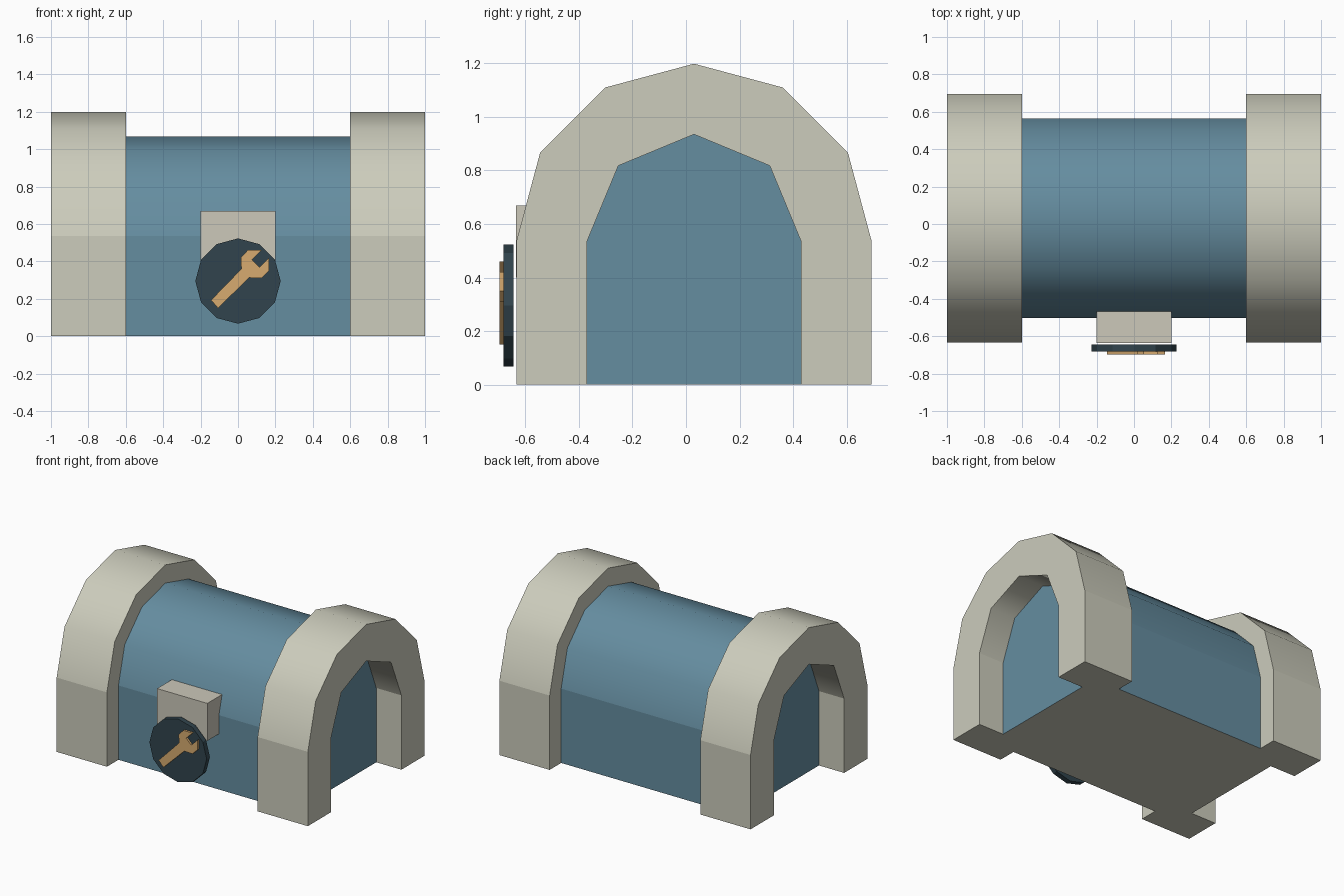
import bpy, bmesh, math

if "Cube" in bpy.data.objects:
    bpy.data.objects.remove(bpy.data.objects["Cube"])

CY, SPRING = 0.03, 0.535   # arch centre line and height where the curve starts


def material(name, rgb):
    m = bpy.data.materials.new(name)
    lin = [(c / 255 / 12.92) if c < 10 else ((c / 255 + 0.055) / 1.055) ** 2.4 for c in rgb]
    m.diffuse_color = (*lin, 1)
    m.use_nodes = True
    m.node_tree.nodes["Principled BSDF"].inputs["Base Color"].default_value = m.diffuse_color
    return m


cream = material("cream", (204, 204, 188))
blue = material("steel blue", (101, 141, 160))
dark = material("dark slate", (49, 68, 77))
gold = material("gold", (215, 171, 112))
warm = material("warm grey", (204, 200, 186))


def arch(radius, segments):
    """Arched doorway outline in (y, z), from the back foot over to the front foot."""
    pts = [(CY + radius, 0)]
    for i in range(segments + 1):
        a = math.pi * i / segments
        pts.append((CY + radius * math.cos(a), SPRING + radius * math.sin(a)))
    return pts + [(CY - radius, 0)]


def extrude(name, outline, axis, lo, hi, mats, caps=True):
    """Prism of a 2D outline along x or y; curved faces above the spring line are smooth."""
    bm = bmesh.new()
    place = (lambda p, t: (t, p[0], p[1])) if axis == "x" else (lambda p, t: (p[0], t, p[1]))
    a = [bm.verts.new(place(p, lo)) for p in outline]
    b = [bm.verts.new(place(p, hi)) for p in outline]
    n = len(outline)
    for i in range(n):
        j = (i + 1) % n
        bm.faces.new((a[i], a[j], b[j], b[i]))
    if caps:
        bm.faces.new(a)
        bm.faces.new(b)
    bmesh.ops.recalc_face_normals(bm, faces=bm.faces)
    for f in bm.faces:
        if len(mats) > 1 and f.normal.z < -0.9:
            f.material_index = 1       # underside colour
        f.smooth = (axis == "x" and abs(f.normal.x) < 0.5
                    and min(v.co.z for v in f.verts) > SPRING - 0.01)
    for e in bm.edges:
        e.smooth = len(e.link_faces) == 2 and all(f.smooth for f in e.link_faces)
    me = bpy.data.meshes.new(name)
    bm.to_mesh(me)
    bm.free()
    for m in mats:
        me.materials.append(m)
    ob = bpy.data.objects.new(name, me)
    bpy.context.collection.objects.link(ob)
    return ob


# Main barrel-roofed body
extrude("body", arch(0.533, 6), "x", -0.6, 0.6, [blue, cream], caps=False)

# End arches, each with a recessed panel
for side, lo, hi, p_lo, p_hi in (("left", -1.0, -0.6, -0.8, -0.6),
                                 ("right", 0.6, 1.0, 0.6, 0.8)):
    ring = arch(0.664, 6) + arch(0.4, 4)[::-1]
    extrude(side + "_arch", ring, "x", lo, hi, [cream])
    extrude(side + "_end_panel", arch(0.4, 4), "x", p_lo, p_hi, [blue, cream])

# Bracket on the front wall
extrude("front_bracket", [(-0.2, 0.4), (0.2, 0.4), (0.2, 0.67), (-0.2, 0.67)],
        "y", -0.635, -0.465, [warm])

# Twelve-sided badge disc
disc = [(0.228 * math.sin(math.pi * i / 6), 0.295 + 0.228 * math.cos(math.pi * i / 6))
        for i in range(12)]
extrude("badge_disc", disc, "y", -0.682, -0.645, [dark])

# Raised wrench emblem
wrench = [(-0.144, 0.193), (-0.107, 0.15), (0.06, 0.313), (0.125, 0.31),
          (0.165, 0.35), (0.165, 0.42), (0.115, 0.37), (0.075, 0.41),
          (0.125, 0.46), (0.052, 0.46), (0.015, 0.42), (0.018, 0.36)]
extrude("wrench_emblem", wrench, "y", -0.697, -0.68, [gold])
